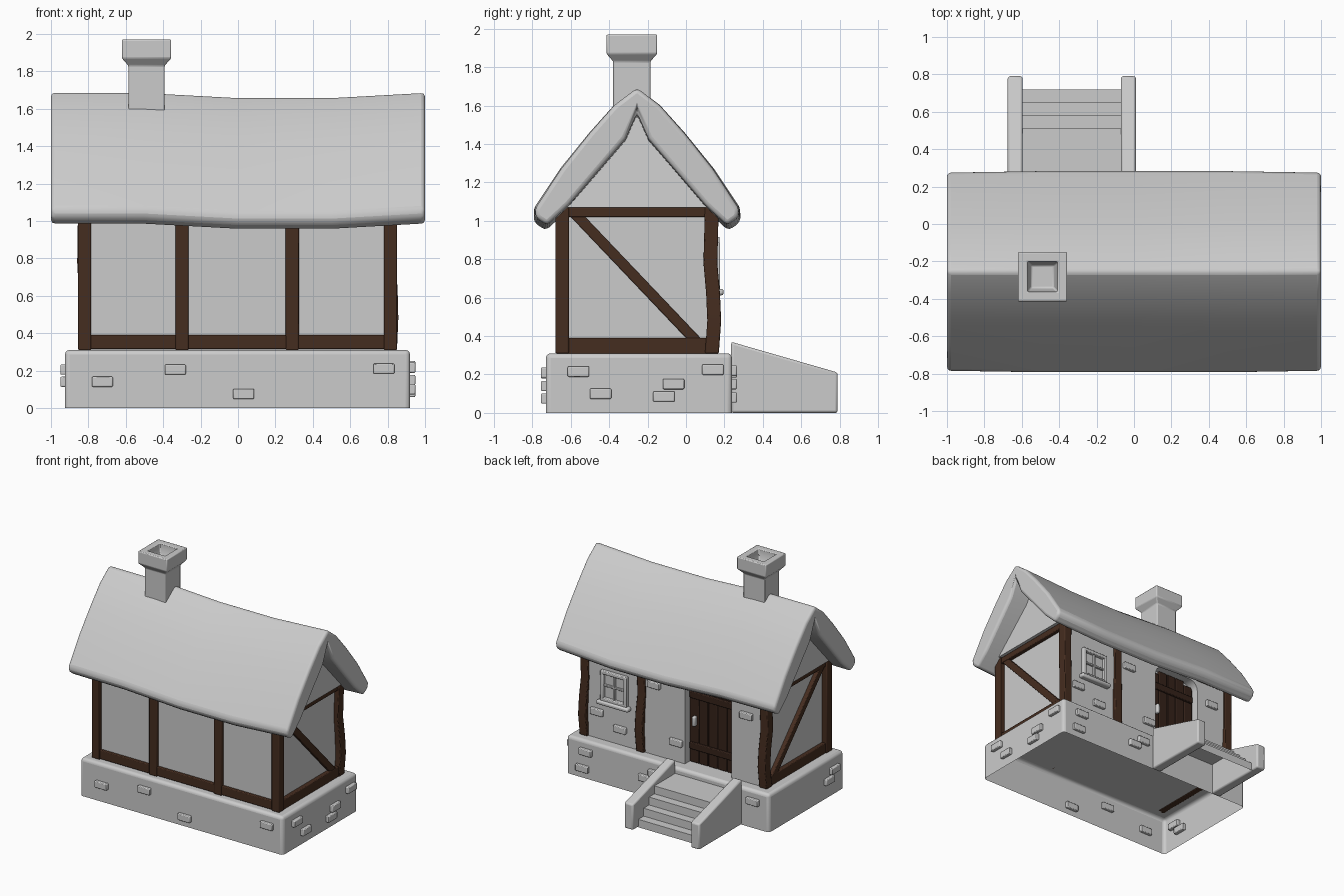
import bpy, bmesh, math
from mathutils import Vector

if "Cube" in bpy.data.objects:
    bpy.data.objects.remove(bpy.data.objects["Cube"])


def material(name, rgb):
    m = bpy.data.materials.new(name)
    m.diffuse_color = (*rgb, 1)
    m.use_nodes = True
    m.node_tree.nodes["Principled BSDF"].inputs["Base Color"].default_value = m.diffuse_color
    return m


WOOD = material("timber", (0.06, 0.026, 0.014))
DARK = material("door_wood", (0.035, 0.016, 0.01))


def loft(name, loops, mat=None, bevel=0.0, segs=2, start=True, end=True):
    """Skin a series of equal-length vertex loops."""
    bm = bmesh.new()
    rings = [[bm.verts.new(p) for p in loop] for loop in loops]
    n = len(rings[0])
    for a, b in zip(rings, rings[1:]):
        for i in range(n):
            j = (i + 1) % n
            bm.faces.new((a[i], a[j], b[j], b[i]))
    if start:
        bm.faces.new(rings[0][::-1])
    if end:
        bm.faces.new(rings[-1])
    bmesh.ops.recalc_face_normals(bm, faces=bm.faces)
    me = bpy.data.meshes.new(name)
    bm.to_mesh(me)
    bm.free()
    ob = bpy.data.objects.new(name, me)
    bpy.context.collection.objects.link(ob)
    if mat:
        me.materials.append(mat)
    if bevel:
        mod = ob.modifiers.new("bevel", 'BEVEL')
        mod.width, mod.segments = bevel, segs
        mod.limit_method, mod.angle_limit = 'ANGLE', math.radians(35)
    return ob


def box(name, x, y, z, mat=None, bevel=0.006, segs=2, bottom=True):
    def ring(h):
        return [(x[0], y[0], h), (x[1], y[0], h), (x[1], y[1], h), (x[0], y[1], h)]
    return loft(name, [ring(z[0]), ring(z[1])], mat, bevel, segs, start=bottom)


def prism_x(name, prof, x0, x1, **kw):
    return loft(name, [[(x, y, z) for y, z in prof] for x in (x0, x1)], **kw)


def prism_y(name, prof, y0, y1, **kw):
    return loft(name, [[(x, y, z) for x, z in prof] for y in (y0, y1)], **kw)


def brick(face, u, z):
    """Small stone proud of a wall: face is front, back, left, right or wall."""
    w, h = 0.056, 0.027
    zz = (z - h, z + h)
    if face in ("front", "back", "wall"):
        y = {"front": -0.73, "back": 0.24, "wall": 0.15}[face]
        box(face + "_brick", (u - w, u + w), (y - 0.025, y + 0.025), zz)
    else:
        x = -0.922 if face == "left" else 0.92
        box(face + "_brick", (x - 0.028, x + 0.028), (u - w, u + w), zz)


# Stone base, open underneath
box("stone_base", (-0.925, 0.92), (-0.73, 0.24), (0, 0.31), bevel=0.025, segs=3, bottom=False)

# Plaster walls: solid core plus a back skin with a round-cornered doorway
box("wall_core", (-0.81, 0.81), (-0.655, 0.07), (0.31, 1.09), bevel=0)
R, X0, X1, TOP = 0.08, -0.52, -0.095, 1.02
arc = [math.radians(a) for a in range(0, 91, 18)]
door_edge = [(X0, 0.31)]
door_edge += [(X0 + R - R * math.cos(a), TOP - R + R * math.sin(a)) for a in arc]
door_edge += [(X1 - R + R * math.cos(a), TOP - R + R * math.sin(a)) for a in reversed(arc)]
door_edge += [(X1, 0.31)]
prism_y("back_wall", [(-0.81, 0.31)] + door_edge + [(0.81, 0.31), (0.81, 1.09), (-0.81, 1.09)],
        0.07, 0.15)

# Gable ends, leaning slightly inward
loft("gable", [[(s * (0.865 if z < 1.2 else 0.82), y, z)
                for y, z in ((-0.66, 1.07), (0.15, 1.07), (-0.255, 1.57))]
               for s in (-1, 1)])

# Upright posts
for x in (-0.82, -0.30, 0.29, 0.815):
    box("front_post", (x - 0.035, x + 0.035), (-0.68, -0.61), (0.31, 1.09), WOOD)
SWAY = [(0.31, 0), (0.48, 0.012), (0.62, 0.006), (0.78, -0.008), (1.09, 0)]
for x in (-0.82, 0.30, 0.815):
    loft("back_post", [[(x + a * 0.035 + d * 0.6, 0.135 + b * 0.036 + d, z)
                        for a, b in ((-1, -1), (1, -1), (1, 1), (-1, 1))]
                       for z, d in SWAY], WOOD, 0.006)

# Horizontal beams and side braces
box("front_sill_beam", (-0.80, 0.80), (-0.675, -0.62), (0.315, 0.39), WOOD)
box("front_top_beam", (-0.80, 0.80), (-0.675, -0.62), (1.03, 1.08), WOOD)
box("back_top_beam", (-0.80, 0.80), (0.10, 0.165), (1.03, 1.08), WOOD)
for s in (-1, 1):
    xs = sorted((s * 0.79, s * 0.843))
    box("side_sill_beam", xs, (-0.64, 0.13), (0.305, 0.39), WOOD)
    box("side_top_beam", xs, (-0.64, 0.13), (1.02, 1.07), WOOD)
    p, q = Vector((-0.60, 1.06)), Vector((0.09, 0.335))
    d = (q - p).normalized() * 0.027
    n = Vector((-d.y, d.x))
    prism_x("side_brace", [p - n, q - n, q + n, p + n], xs[0], xs[1] - 0.004,
            mat=WOOD, bevel=0.006)

# Thick sagging roof
half = [(0.12, 1.575), (0.25, 1.43), (0.40, 1.245), (0.54, 1.035), (0.535, 0.99),
        (0.475, 0.95), (0.36, 1.055), (0.06, 1.40)]
roof_prof = ([(0, 1.665)] + half + [(0, 1.535)] + [(-y, z) for y, z in reversed(half)])
loft("roof", [[(x, -0.255 + y * w, z + sag) for y, z in roof_prof]
              for x, sag, w in ((-1, 0.028, 0.985), (-0.5, 0.027, 1), (0, 0, 1),
                                (0.5, 0, 1), (1, 0.028, 0.985))],
     bevel=0.03, segs=3)

# Chimney with flared cap and hollow flue
loft("chimney", [[(-0.489 + a * r, -0.282 + b * r, z)
                  for a, b in ((-1, -1), (1, -1), (1, 1), (-1, 1))]
                 for r, z in ((0.097, 1.45), (0.097, 1.83), (0.132, 1.87), (0.132, 1.97),
                              (0.08, 1.97), (0.08, 1.93), (0.06, 1.88))],
     bevel=0.007)

# Plank door with battens and handle
pw = (X1 - X0) / 5
for i in range(5):
    box("door_plank", (X0 + i * pw + 0.002, X0 + (i + 1) * pw - 0.002), (0.06, 0.09),
        (0.31, 0.99 if i in (0, 4) else 1.02), DARK)
for z in (0.45, 0.87):
    box("door_batten", (X0 + 0.01, X1 - 0.01), (0.08, 0.107), (z - 0.028, z + 0.028), DARK)
box("door_handle", (-0.165, -0.135), (0.085, 0.125), (0.62, 0.70), bevel=0.01)

# Window: frame, glazing bars and sill
wx, wz = (0.42, 0.66), (0.64, 0.89)
for x in (wx[0], wx[1] - 0.028):
    box("window_stile", (x, x + 0.028), (0.14, 0.178), wz)
for z in (wz[0], wz[1] - 0.028):
    box("window_rail", wx, (0.14, 0.178), (z, z + 0.028))
box("window_mullion", (0.532, 0.548), (0.14, 0.168), wz, bevel=0.004)
box("window_bar", wx, (0.14, 0.166), (0.76, 0.776), bevel=0.004)
box("window_sill", (0.395, 0.685), (0.14, 0.196), (0.612, 0.646), bevel=0.012)

# Steps with sloping side walls, open underneath
STEPS = [(0.24, 0.26), (0.51, 0.26), (0.51, 0.195), (0.58, 0.195), (0.58, 0.13),
         (0.65, 0.13), (0.65, 0.065), (0.72, 0.065), (0.72, 0)]
bm = bmesh.new()
rows = [[bm.verts.new((x, y, z)) for y, z in STEPS] for x in (-0.06, -0.605)]
for i in range(len(STEPS) - 1):
    bm.faces.new((rows[0][i], rows[0][i + 1], rows[1][i + 1], rows[1][i]))
bmesh.ops.recalc_face_normals(bm, faces=bm.faces)
if bm.faces[:][0].normal.z < 0:
    bmesh.ops.reverse_faces(bm, faces=bm.faces)
me = bpy.data.meshes.new("steps")
bm.to_mesh(me)
bm.free()
bpy.context.collection.objects.link(bpy.data.objects.new("steps", me))
for x in (-0.675, -0.07):
    prism_x("step_side_wall", [(0.235, 0), (0.79, 0), (0.79, 0.21), (0.235, 0.37)],
            x, x + 0.08, bevel=0.012)

# Scattered stones
BRICKS = {
    "front": [(-0.725, 0.14), (-0.335, 0.205), (0.03, 0.075), (0.78, 0.21)],
    "right": [(-0.56, 0.215), (-0.445, 0.10), (-0.065, 0.15), (-0.115, 0.085), (0.14, 0.225)],
    "left": [(-0.60, 0.205), (-0.53, 0.14)],
    "back": [(0.74, 0.22), (0.77, 0.08), (0.20, 0.15), (0.11, 0.21), (-0.78, 0.22)],
    "wall": [(0.18, 0.89), (-0.02, 0.47), (-0.66, 0.86), (0.70, 0.53), (0.49, 0.44)],
}
for face, spots in BRICKS.items():
    for u, z in spots:
        brick(face, u, z)

# Smooth shading with crisp edges
for ob in bpy.context.scene.objects:
    ob.select_set(True)
    bpy.context.view_layer.objects.active = ob
bpy.ops.object.shade_smooth_by_angle(angle=math.radians(35))
